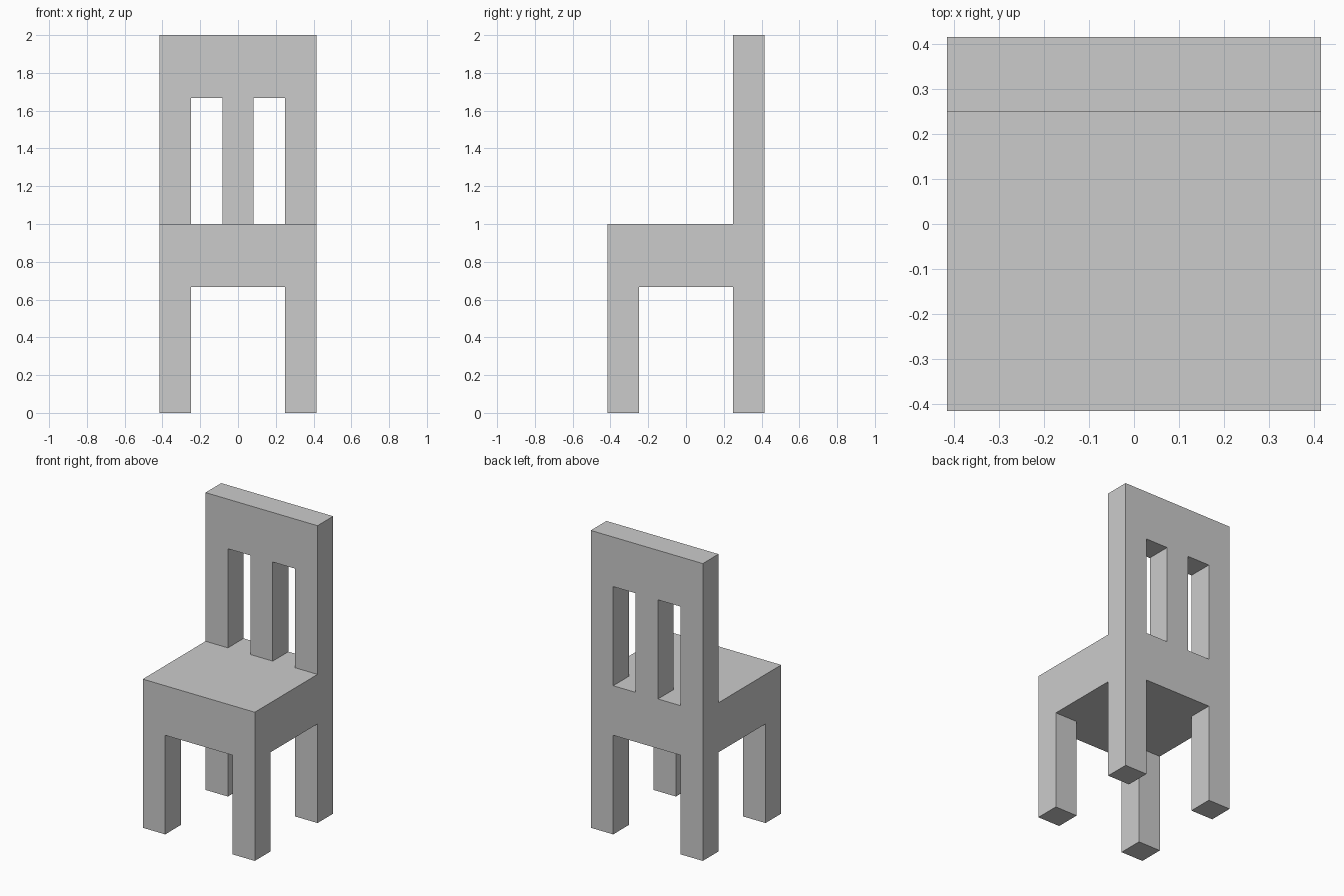
import bpy
import bmesh
from mathutils import Vector

if "Cube" in bpy.data.objects:
    bpy.data.objects.remove(bpy.data.objects["Cube"])

U = 1 / 6            # thickness of legs, posts and slat
W = 2.5 * U          # half width and half depth
IN = W - U           # inner edge of legs and posts
SEAT_LOW, SEAT_TOP = 4 * U, 6 * U
RAIL_LOW, TOP = 10 * U, 12 * U


def box(name, low, high):
    """Axis-aligned box between two corners."""
    low, high = Vector(low), Vector(high)
    bm = bmesh.new()
    bmesh.ops.create_cube(bm, size=1)
    bmesh.ops.scale(bm, vec=high - low, verts=bm.verts)
    bmesh.ops.translate(bm, vec=(low + high) / 2, verts=bm.verts)
    mesh = bpy.data.meshes.new(name)
    bm.to_mesh(mesh)
    bm.free()
    obj = bpy.data.objects.new(name, mesh)
    bpy.context.collection.objects.link(obj)
    return obj


# Thick seat block in front of the backrest
box("seat", (-W, -W, SEAT_LOW), (W, IN, SEAT_TOP))

# Front legs, and back posts that run from the floor to the top
for side, x in (("left", -W), ("right", IN)):
    box(f"front_leg_{side}", (x, -W, 0), (x + U, -IN, SEAT_LOW))
    box(f"back_post_{side}", (x, IN, 0), (x + U, W, TOP))

# Rails between the posts: behind the seat and across the top
box("lower_back_rail", (-IN, IN, SEAT_LOW), (IN, W, SEAT_TOP))
box("top_back_rail", (-IN, IN, RAIL_LOW), (IN, W, TOP))

# Central slat dividing the two openings
box("back_slat", (-U / 2, IN, SEAT_TOP), (U / 2, W, RAIL_LOW))
